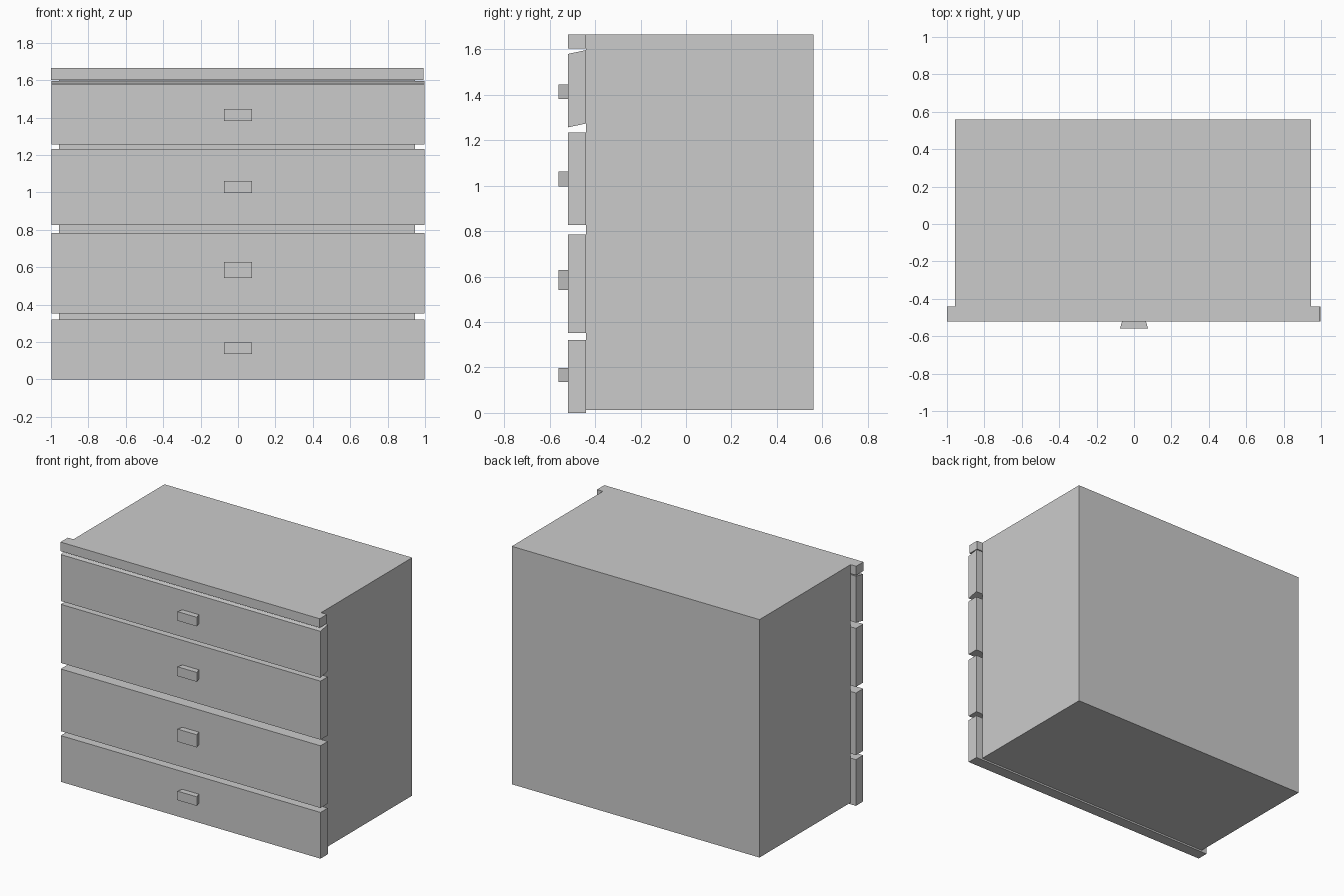
import bpy
import bmesh

if "Cube" in bpy.data.objects:
    bpy.data.objects.remove(bpy.data.objects["Cube"])

FRONT, FACE, BACK = -0.52, -0.44, 0.56


def block(name, front, back):
    """Solid between two xz rectangles, each (y, x0, x1, z0, z1)."""
    bm = bmesh.new()
    rings = []
    for y, x0, x1, z0, z1 in (front, back):
        corners = ((x0, z0), (x1, z0), (x1, z1), (x0, z1))
        rings.append([bm.verts.new((x, y, z)) for x, z in corners])
    a, b = rings
    bm.faces.new(a)
    bm.faces.new(b[::-1])
    for i in range(4):
        j = (i + 1) % 4
        bm.faces.new((a[j], a[i], b[i], b[j]))
    bmesh.ops.recalc_face_normals(bm, faces=bm.faces)
    mesh = bpy.data.meshes.new(name)
    bm.to_mesh(mesh)
    bm.free()
    obj = bpy.data.objects.new(name, mesh)
    bpy.context.collection.objects.link(obj)
    return obj


# Carcass and the rail along its top front edge
block("cabinet_body", (FACE, -0.957, 0.947, 0.012, 1.665),
      (BACK, -0.957, 0.947, 0.012, 1.665))
block("top_rail", (FRONT, -1.0, 0.992, 1.602, 1.665),
      (FACE, -1.0, 0.992, 1.602, 1.665))

# Drawers: front z range, back z range, handle z range (top one is skewed)
drawers = [
    ((0.0, 0.321), (0.0, 0.321), (0.135, 0.198)),
    ((0.352, 0.784), (0.352, 0.784), (0.541, 0.629)),
    ((0.826, 1.233), (0.826, 1.233), (0.997, 1.062)),
    ((1.256, 1.579), (1.273, 1.596), (1.382, 1.445)),
]
for n, (zf, zb, zh) in enumerate(drawers, 1):
    block(f"drawer_front_{n}", (FRONT, -0.998, 0.998, *zf),
          (FACE, -0.998, 0.998, *zb))
    # Handle flares outward toward the front
    block(f"drawer_handle_{n}", (-0.56, -0.076, 0.076, *zh),
          (FRONT, -0.063, 0.063, *zh))
